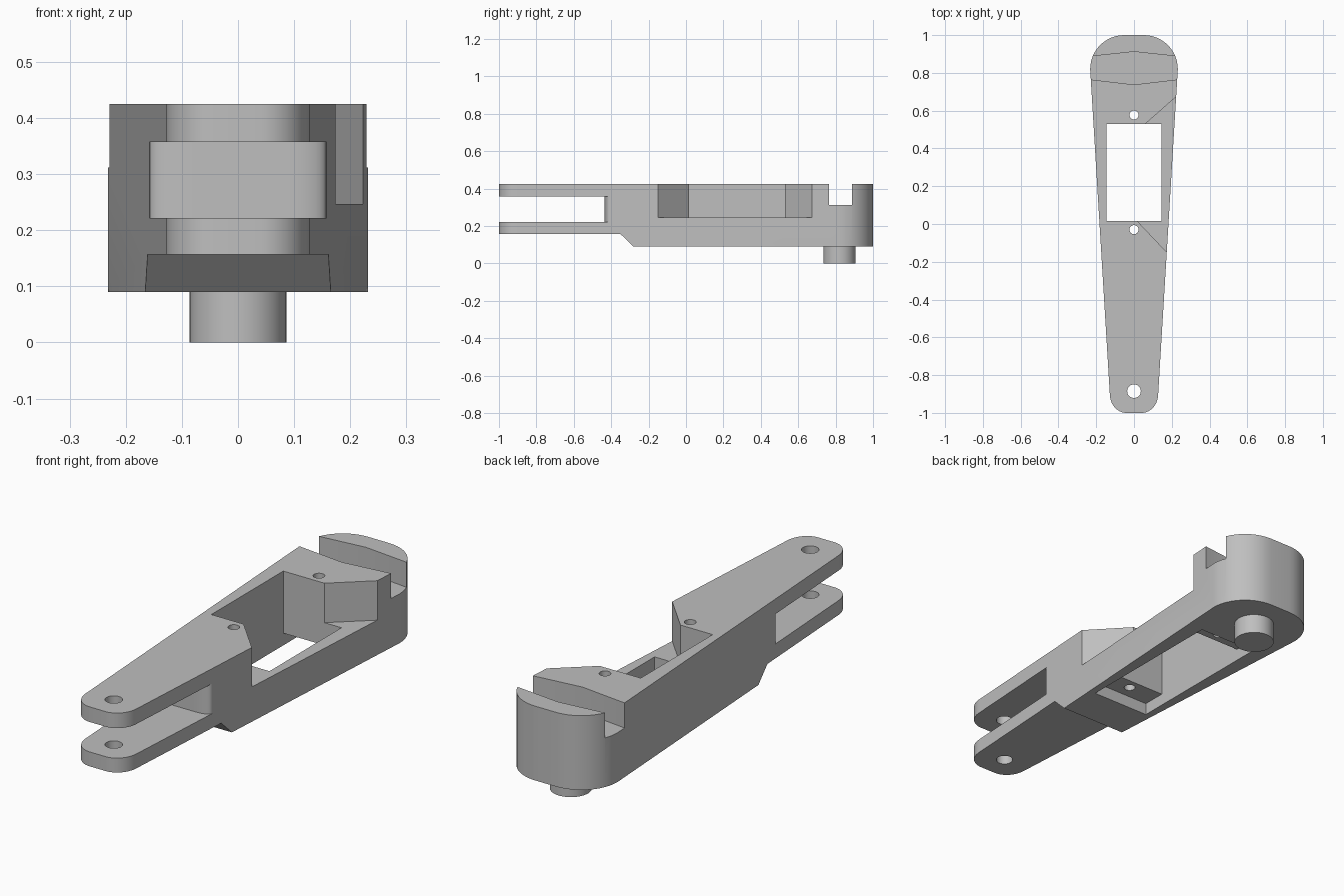
import bpy
import bmesh
from math import sin, cos, pi

default = bpy.data.objects.get("Cube")
if default:
    bpy.data.objects.remove(default)

grey = bpy.data.materials.new("plain grey")
grey.use_nodes = True
colour = (0.52, 0.52, 0.52, 1)
grey.diffuse_color = colour
grey.node_tree.nodes["Principled BSDF"].inputs["Base Color"].default_value = colour

TOP, BASE = 0.425, 0.09


def prism(name, points, low, high, axis="z"):
    """Extrude a plan (x, y) along z, or a side profile (y, z) along x."""
    place = (lambda a, b, h: (a, b, h)) if axis == "z" else (lambda a, b, h: (h, a, b))
    bm = bmesh.new()
    face = bm.faces.new([bm.verts.new(place(a, b, low)) for a, b in points])
    out = bmesh.ops.extrude_face_region(bm, geom=[face])
    for v in out["geom"]:
        if isinstance(v, bmesh.types.BMVert):
            v.co["xyz".index(axis)] = high
    bmesh.ops.recalc_face_normals(bm, faces=bm.faces)
    mesh = bpy.data.meshes.new(name)
    bm.to_mesh(mesh)
    bm.free()
    mesh.materials.append(grey)
    obj = bpy.data.objects.new(name, mesh)
    bpy.context.collection.objects.link(obj)
    return obj


def arc(cx, cy, rx, ry, start, end, steps=12):
    angles = [start + (end - start) * i / steps for i in range(steps + 1)]
    return [(cx + rx * cos(t), cy + ry * sin(t)) for t in angles]


def circle(y, r, steps=32):
    return arc(0, y, r, r, 0, 2 * pi, steps)[:-1]


def mirrored(half):
    """Close a right-hand outline with its reflection."""
    return half + [(-x, y) for x, y in reversed(half)]


def rect(x, y0, y1):
    return mirrored([(x, y0), (x, y1)])


def cut(target, *args, **kw):
    cutter = prism("cutter", *args, **kw)
    cutter.hide_render = True
    mod = target.modifiers.new("cut", "BOOLEAN")
    mod.operation, mod.solver, mod.object = "DIFFERENCE", "EXACT", cutter
    bpy.context.view_layer.objects.active = target
    bpy.ops.object.modifier_apply(modifier=mod.name)
    bpy.data.objects.remove(cutter)


def smooth(obj):
    bpy.ops.object.select_all(action="DESELECT")
    obj.select_set(True)
    bpy.context.view_layer.objects.active = obj
    bpy.ops.object.shade_smooth_by_angle(angle=0.5)


# Tapered body with rounded ends
outline = mirrored(arc(0.04, -0.9, 0.088, 0.1, -pi / 2, 0)
                   + arc(0.052, 0.82, 0.18, 0.18, 0, pi / 2))
body = prism("arm_body", outline, BASE, TOP)

# Raised, chamfered underside below the fork
cut(body, [(-1.1, 0.05), (-1.1, 0.157), (-0.35, 0.157), (-0.28, BASE), (-0.24, 0.05)],
    -0.5, 0.5, axis="x")

# Fork slot with a rounded inner wall
cut(body, mirrored([(0.3, -1.1), (0.3, -0.41), (0.17, -0.41)]
                   + arc(0.09, -0.41, 0.067, 0.025, 0, -pi / 2, 8)), 0.222, 0.357)

# Groove across the rear
groove = [(-0.3, 0.773), (0, 0.738), (0.3, 0.773), (0.3, 0.88), (0, 0.912), (-0.3, 0.88)]
cut(body, groove, 0.312, 0.6)

# Central window, side pocket and shallow recess underneath
cut(body, rect(0.145, 0.017, 0.53), 0, 0.6)
cut(body, [(0.016, 0.017), (0.316, -0.3), (0.4, -0.3), (0.4, 0.83), (0.06, 0.53),
           (0.016, 0.53)], 0.247, 0.6)
cut(body, rect(0.145, -0.092, 0.637), 0, 0.145)

# Pivot hole and two screw holes
for y, r in ((-0.885, 0.036), (-0.03, 0.024), (0.577, 0.024)):
    cut(body, circle(y, r), 0, 0.6)
smooth(body)

# Pivot peg under the rear
smooth(prism("pivot_peg", circle(0.82, 0.086, 48), 0, BASE + 0.01))
